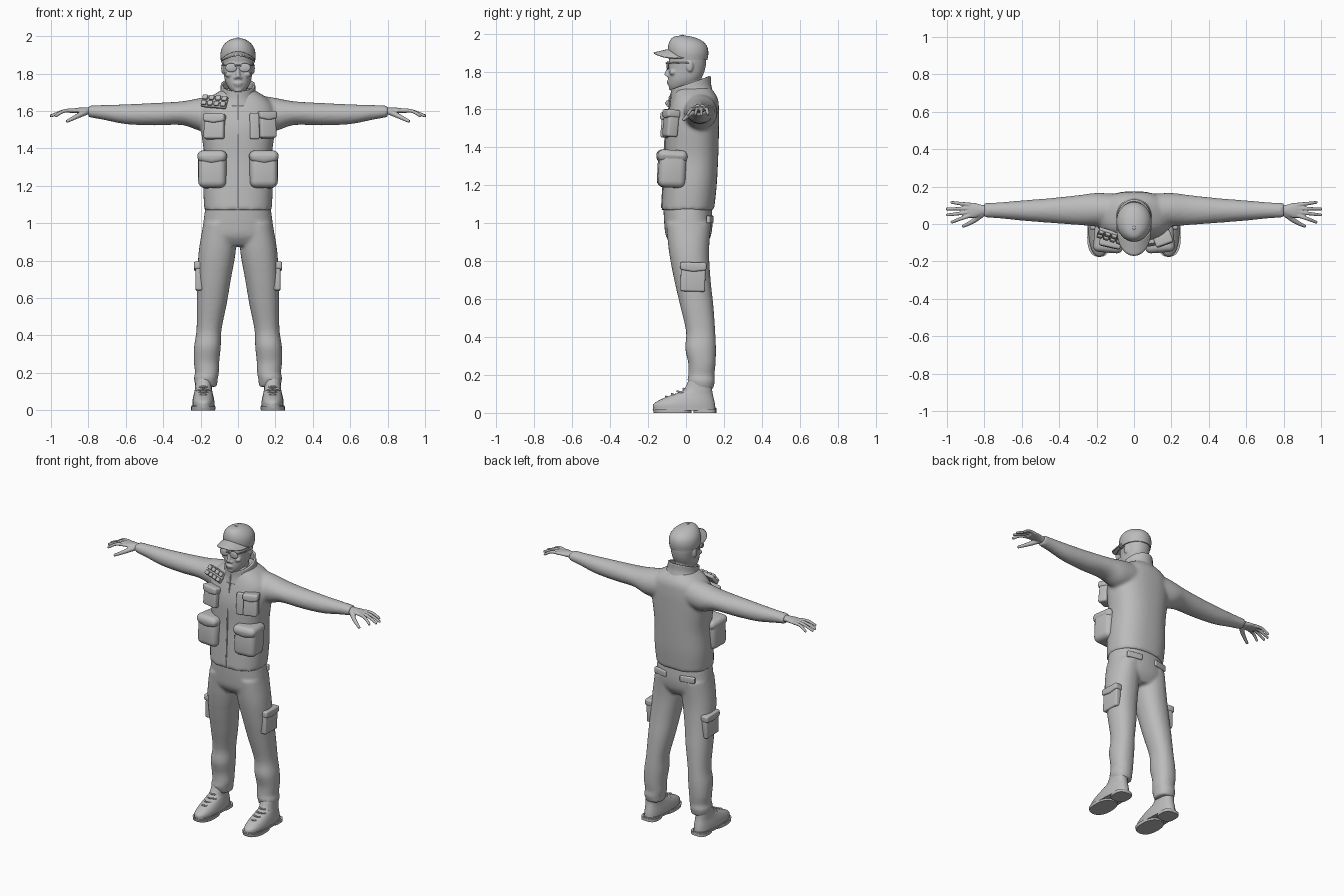
import bpy, bmesh, math
from mathutils import Vector, Matrix, Euler

old = bpy.data.objects.get("Cube")
if old:
    bpy.data.objects.remove(old)

grey = bpy.data.materials.new("plain grey")
grey.use_nodes = True
grey.diffuse_color = (0.5, 0.5, 0.5, 1)
grey.node_tree.nodes["Principled BSDF"].inputs["Base Color"].default_value = (0.5, 0.5, 0.5, 1)
made = []


def finish(bm, name, voxel=0, smooth=0, solid=0):
    """Turn a bmesh into an object, optionally fused and softened."""
    bmesh.ops.recalc_face_normals(bm, faces=bm.faces)
    mesh = bpy.data.meshes.new(name)
    bm.to_mesh(mesh)
    bm.free()
    mesh.materials.append(grey)
    mesh.shade_smooth()
    ob = bpy.data.objects.new(name, mesh)
    bpy.context.collection.objects.link(ob)
    if solid:
        mod = ob.modifiers.new("thickness", 'SOLIDIFY')
        mod.thickness, mod.offset = solid, 0
    if voxel:
        mod = ob.modifiers.new("fuse", 'REMESH')
        mod.mode, mod.voxel_size, mod.use_smooth_shade = 'VOXEL', voxel, True
    if smooth:
        mod = ob.modifiers.new("soften", 'SMOOTH')
        mod.factor, mod.iterations = 0.5, smooth
    made.append(ob)
    return ob


def spline(rows, steps=5):
    """Catmull-Rom interpolation through rows of numbers."""
    out = []
    for i in range(len(rows) - 1):
        a, b, c, d = (rows[min(max(i + k, 0), len(rows) - 1)] for k in (-1, 0, 1, 2))
        for s in range(steps):
            t = s / steps
            out.append([q + t / 2 * (r - p + t * (2 * p - 5 * q + 4 * r - w + t * (3 * (q - r) + w - p)))
                        for p, q, r, w in zip(a, b, c, d)])
    return out + [rows[-1]]


def loft(bm, rows, axis='Z', side=1, power=2.0, n=32, tilt=0, caps=True):
    """Rows are position, then low/high limits in the two cross directions."""
    rings = []
    for pos, lo1, hi1, lo2, hi2 in spline(rows):
        ring = []
        for k in range(n):
            a = math.tau * k / n
            c, s = math.cos(a), math.sin(a)
            u = (lo1 + hi1) / 2 + (hi1 - lo1) / 2 * math.copysign(abs(c) ** (2 / power), c)
            v = (lo2 + hi2) / 2 + (hi2 - lo2) / 2 * math.copysign(abs(s) ** (2 / power), s)
            p = (u, v, pos + tilt * s) if axis == 'Z' else (pos, u, v)
            ring.append(bm.verts.new((p[0] * side, p[1], p[2])))
        rings.append(ring)
    for r, q in zip(rings, rings[1:]):
        for k in range(n):
            bm.faces.new((r[k], r[(k + 1) % n], q[(k + 1) % n], q[k]))
    if caps:
        bm.faces.new(rings[0])
        bm.faces.new(rings[-1])


def tube(bm, points, r0, r1, side=1, n=10):
    """Round tapering tube through a few points."""
    pts = [Vector((x * side, y, z)) for x, y, z in spline(points, 4)]
    prev = None
    for i, p in enumerate(pts):
        d = pts[min(i + 1, len(pts) - 1)] - pts[max(i - 1, 0)]
        q = d.to_track_quat('Z', 'Y')
        r = r0 + (r1 - r0) * i / (len(pts) - 1)
        ring = [bm.verts.new(p + q @ Vector((r * math.cos(math.tau * k / n), r * math.sin(math.tau * k / n), 0)))
                for k in range(n)]
        if prev:
            for k in range(n):
                bm.faces.new((prev[k], prev[(k + 1) % n], ring[(k + 1) % n], ring[k]))
        else:
            bm.faces.new(ring)
        prev = ring
    bm.faces.new(prev)


def blob(bm, loc, size):
    m = Matrix.Translation(loc) @ Matrix.Diagonal((*size, 1))
    bmesh.ops.create_uvsphere(bm, u_segments=20, v_segments=12, radius=1, matrix=m)


def slab(bm, matrix, w, d, h, bevel, point=0):
    """Bevelled block; point pulls the middle of its lower edge down."""
    outline = [(-w, h), (w, h), (w, -h), (0, -h - point), (-w, -h)]
    front, back = ([bm.verts.new((x / 2, y, z / 2)) for x, z in outline] for y in (-d / 2, d / 2))
    faces = [bm.faces.new(front), bm.faces.new(back)]
    for k in range(5):
        j = (k + 1) % 5
        faces.append(bm.faces.new((front[k], front[j], back[j], back[k])))
    bmesh.ops.recalc_face_normals(bm, faces=faces)
    before = set(bm.verts) - set(front + back)
    bmesh.ops.bevel(bm, geom=list({e for f in faces for e in f.edges}), offset=bevel, segments=4,
                    profile=0.5, affect='EDGES', clamp_overlap=True)
    bmesh.ops.transform(bm, matrix=matrix, verts=[v for v in bm.verts if v not in before])


def pocket(name, loc, size, rot=(0, 0, 0), bevel=0.01, flap=0.05):
    bm = bmesh.new()
    w, d, h = size
    m = Matrix.Translation(loc) @ Euler(rot).to_matrix().to_4x4()
    slab(bm, m, w, d, h, bevel)
    if flap:
        top = m @ Matrix.Translation((0, -0.003, (h - flap) / 2 + 0.004))
        slab(bm, top, w + 0.008, d + 0.012, flap, bevel, flap * 0.5)
    finish(bm, name)


# Jacket: torso and sleeves fused
bm = bmesh.new()
loft(bm, [(1.07, -.18, .18, -.13, .148), (1.2, -.186, .186, -.122, .162), (1.35, -.18, .18, -.112, .17),
          (1.5, -.198, .198, -.11, .174), (1.6, -.2, .2, -.09, .174), (1.665, -.16, .16, -.07, .165),
          (1.72, -.075, .075, -.05, .125)], power=2.4, n=48)
for s in (1, -1):
    loft(bm, [(.08, -.01, .16, 1.5, 1.69), (.2, -.012, .166, 1.495, 1.67), (.3, -.005, .154, 1.525, 1.652),
              (.45, .006, .138, 1.523, 1.643), (.6, .018, .126, 1.53, 1.636), (.72, .03, .116, 1.553, 1.632),
              (.8, .034, .112, 1.567, 1.63)], 'X', s)
finish(bm, "jacket", 0.01, 5)

bm = bmesh.new()
loft(bm, [(1.66, -.11, .11, -.08, .135), (1.7, -.09, .09, -.074, .126), (1.74, -.086, .086, -.074, .126)],
     tilt=0.035, caps=False)
finish(bm, "collar", solid=0.012)

bm = bmesh.new()
tube(bm, [(0, -.128, 1.08), (0, -.119, 1.25), (0, -.11, 1.45), (0, -.088, 1.62), (0, -.078, 1.69)], .004, .004)
finish(bm, "front_zip")

# Jacket pockets
for s, label in ((1, "left"), (-1, "right")):
    pocket(label + "_hip_pocket", (.135 * s, -.075, 1.285), (.15, .145, .195), (-.05, 0, .08 * s), .035, .06)
pocket("right_chest_pocket", (-.125, -.092, 1.515), (.11, .06, .13), (-.1, 0, -.22), .012, .04)
pocket("left_chest_pocket", (.155, -.08, 1.525), (.09, .06, .14), (-.1, 0, .35), .012, .04)
pocket("left_pen_pocket", (.088, -.098, 1.52), (.05, .03, .14), (-.1, 0, .15), .008, 0)

# Row of chest loops
bm = bmesh.new()
base = Matrix.Translation((-.125, -.06, 1.648)) @ Euler((-.6, .08, -.3)).to_matrix().to_4x4()
slab(bm, base, .14, .02, .07, .006)
for i in range(4):
    for z in (-.018, .018):
        slab(bm, base @ Matrix.Translation((i * .036 - .054, -.014, z)), .028, .018, .026, .005)
finish(bm, "chest_loops")

# Trousers: pelvis and legs fused
bm = bmesh.new()
loft(bm, [(1.1, -.172, .172, -.12, .135), (1.0, -.186, .186, -.115, .14), (.93, -.19, .19, -.105, .13),
          (.88, -.14, .14, -.07, .1)], power=2.3, n=40)
for s in (1, -1):
    loft(bm, [(1.0, .005, .185, -.105, .132), (.85, .012, .21, -.09, .122), (.7, .038, .218, -.062, .13),
              (.57, .06, .22, -.032, .144), (.43, .088, .222, 0, .154), (.34, .092, .235, -.004, .158),
              (.26, .1, .236, .012, .156), (.2, .102, .23, .012, .15), (.17, .108, .236, .008, .153),
              (.125, .112, .226, .026, .143)], 'Z', s, 2.2)
finish(bm, "trousers", 0.01, 4)

for s, label in ((1, "left"), (-1, "right")):
    pocket(label + "_cargo_pocket", (.207 * s, .037, .715), (.13, .04, .15), (0, .03 * s, math.pi / 2 * s), .01, .04)
    pocket(label + "_back_flap", (.1 * s, .126, 1.02), (.1, .02, .04), (0, 0, math.pi - .2 * s), .006, 0)

    # Boots
    bm = bmesh.new()
    loft(bm, [(.015, .126, .244, -.172, .156), (.045, .126, .244, -.172, .153), (.07, .13, .24, -.135, .148),
              (.095, .136, .234, -.075, .142), (.12, .14, .23, -.015, .138), (.17, .136, .228, .012, .138)],
         'Z', s, 2.3)
    finish(bm, label + "_boot")
    bm = bmesh.new()
    loft(bm, [(0, .122, .25, -.17, .03), (.02, .12, .25, -.176, .03)], 'Z', s, 2.4)
    loft(bm, [(0, .13, .242, .04, .16), (.02, .13, .242, .04, .16)], 'Z', s, 3)
    loft(bm, [(.012, .124, .248, -.175, .16), (.026, .124, .248, -.175, .16)], 'Z', s, 2.4)
    finish(bm, label + "_sole")
    bm = bmesh.new()
    for i in range(4):
        y, z = -.105 + .03 * i, .082 + .014 * i
        tube(bm, [(.15, y + .03, z - .006), (.185, y, z + .004), (.22, y + .03, z - .006)], .005, .005, s)
    finish(bm, label + "_laces")

    # Hand with splayed fingers
    bm = bmesh.new()
    loft(bm, [(.77, .05, .1, 1.578, 1.62), (.81, .045, .102, 1.582, 1.62), (.86, .032, .114, 1.588, 1.617),
              (.9, .036, .112, 1.588, 1.609)], 'X', s)
    for k, (x, y) in enumerate(((.978, .008), (1.003, .048), (1.006, .08), (.978, .116))):
        root = .046 + .019 * k
        tube(bm, [(.875, root, 1.602), (.93, (root + y) / 2, 1.6), (x, y, 1.572)], .0115, .008, s)
    tube(bm, [(.81, .055, 1.597), (.86, .015, 1.572), (.918, -.014, 1.543)], .018, .008, s)
    finish(bm, label + "_hand", 0.004, 2)

# Head: skull, neck and features fused
bm = bmesh.new()
loft(bm, [(1.64, -.06, .06, -.035, .085), (1.7, -.055, .055, -.04, .08), (1.8, -.055, .055, -.04, .085)])
loft(bm, [(1.7, -.028, .028, -.082, -.02), (1.725, -.052, .052, -.092, .04), (1.76, -.069, .069, -.094, .078),
          (1.81, -.077, .077, -.092, .1), (1.87, -.082, .082, -.088, .106), (1.93, -.07, .07, -.07, .09)], power=2.2)
tube(bm, [(0, -.084, 1.84), (0, -.096, 1.805), (0, -.104, 1.778)], .008, .013)
blob(bm, (0, -.094, 1.748), (.024, .009, .006))
blob(bm, (0, -.09, 1.738), (.021, .01, .007))
blob(bm, (0, -.078, 1.712), (.022, .014, .012))
for s in (1, -1):
    blob(bm, (.013 * s, -.096, 1.778), (.009, .01, .008))
    blob(bm, (.082 * s, .02, 1.828), (.008, .018, .03))
    blob(bm, (.045 * s, -.07, 1.795), (.024, .018, .016))
finish(bm, "head", 0.005, 2)

# Glasses
bm = bmesh.new()
for s in (1, -1):
    blob(bm, (.036 * s, -.096, 1.832), (.031, .007, .024))
    tube(bm, [(.062 * s, -.094, 1.845), (.083, -.05, 1.846), (.086, .015, 1.846)][1:], .004, .004, s)
    tube(bm, [(.06, -.098, 1.844), (.083, -.05, 1.846)], .004, .004, s)
tube(bm, [(-.016, -.1, 1.842), (0, -.104, 1.846), (.016, -.1, 1.842)], .004, .004)
finish(bm, "glasses")

# Cap, button and curved brim
bm = bmesh.new()
loft(bm, [(1.86, -.09, .09, -.088, .113), (1.9, -.094, .094, -.094, .118), (1.935, -.087, .087, -.094, .11),
          (1.963, -.068, .068, -.085, .083), (1.982, -.04, .04, -.066, .038), (1.99, -.008, .008, -.03, -.01)])
blob(bm, (0, -.02, 1.99), (.009, .009, .004))
finish(bm, "cap")

bm = bmesh.new()
rows = []
for j in range(7):
    row = []
    for i in range(21):
        a = math.pi * i / 20
        u, w, v = -math.cos(a), math.sin(a), j / 6
        row.append(bm.verts.new((.09 * u, -.01 - .075 * w - .085 * v * w ** .7,
                                 1.917 - .045 * u * u - .02 * v * w)))
    rows.append(row)
for p, q in zip(rows, rows[1:]):
    for i in range(20):
        bm.faces.new((p[i], p[i + 1], q[i + 1], q[i]))
bmesh.ops.remove_doubles(bm, verts=bm.verts, dist=0.0001)
finish(bm, "cap_brim", solid=0.007)

# Smooth shading with kept edges
bpy.ops.object.select_all(action='DESELECT')
for ob in made:
    ob.select_set(True)
bpy.context.view_layer.objects.active = made[0]
bpy.ops.object.shade_smooth_by_angle(angle=0.8)
